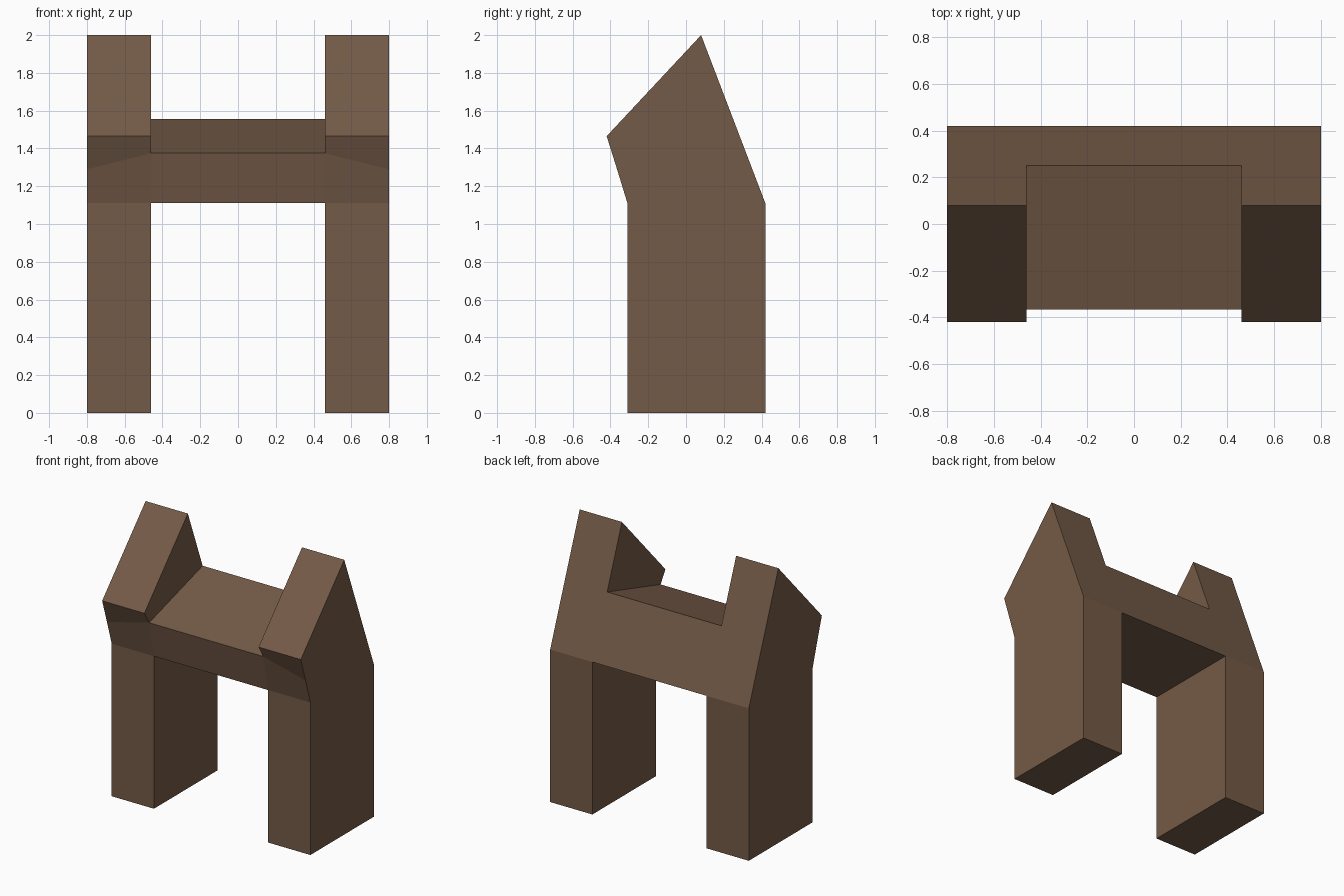
import bpy
import bmesh

cube = bpy.data.objects.get("Cube")
if cube:
    bpy.data.objects.remove(cube, do_unlink=True)

brown = bpy.data.materials.new("brown")
brown.use_nodes = True
colour = (0.175, 0.104, 0.063, 1)
brown.diffuse_color = colour
brown.node_tree.nodes["Principled BSDF"].inputs["Base Color"].default_value = colour

OUTER, INNER = 0.8, 0.46


def loft(name, x0, profile0, x1, profile1, caps=True):
    """Join two side profiles of (y, z) points, at x0 and x1."""
    bm = bmesh.new()
    a = [bm.verts.new((x0, y, z)) for y, z in profile0]
    b = [bm.verts.new((x1, y, z)) for y, z in profile1]
    n = len(a)
    for i in range(n):
        j = (i + 1) % n
        bm.faces.new((a[i], a[j], b[j], b[i]))
    if caps:
        bm.faces.new(a)
        bm.faces.new(b)
    bmesh.ops.recalc_face_normals(bm, faces=bm.faces)
    mesh = bpy.data.meshes.new(name)
    bm.to_mesh(mesh)
    bm.free()
    mesh.materials.append(brown)
    obj = bpy.data.objects.new(name, mesh)
    bpy.context.collection.objects.link(obj)


def post_profile(crease_z):
    return [(-0.31, 0), (0.42, 0), (0.42, 1.11), (0.08, 2),
            (-0.42, 1.465), (-0.365, crease_z), (-0.31, 1.11)]


# Posts: the front crease rises toward the bridge
for side, name in ((1, "left_post"), (-1, "right_post")):
    loft(name, side * OUTER, post_profile(1.29), side * INNER, post_profile(1.375))

# Bridge between the posts, its ends closed by the post sides
bridge = [(-0.31, 1.11), (0.42, 1.11), (0.25, 1.555), (-0.365, 1.375)]
loft("bridge", -INNER, bridge, INNER, bridge, caps=False)
